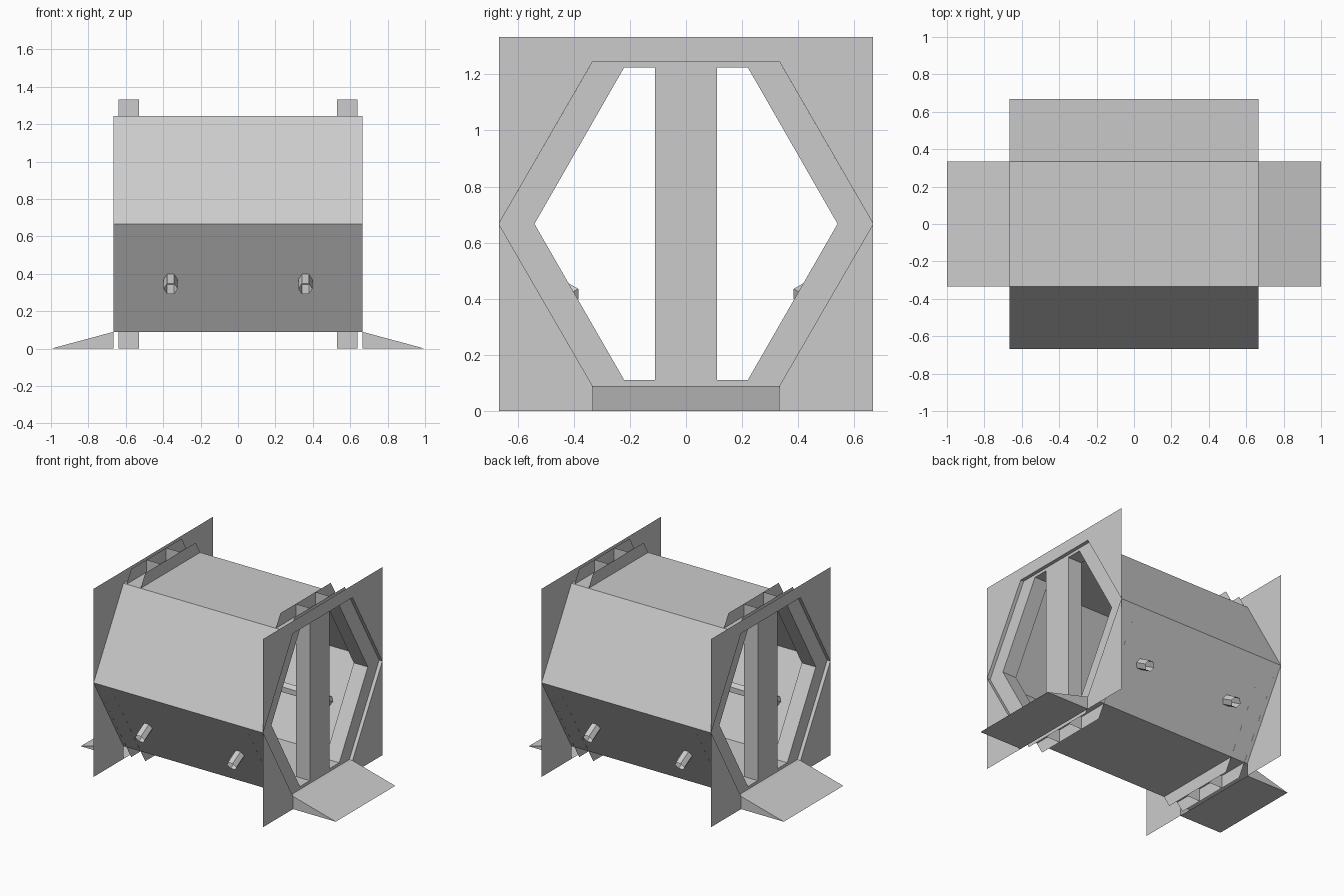
import bpy
from mathutils import Vector

if "Cube" in bpy.data.objects:
    bpy.data.objects.remove(bpy.data.objects["Cube"])

R, H, END = 0.667, 1.333, 0.665      # hexagon radius, plate height, tube half length
HEX = [(-R, R), (-.333, 1.245), (.333, 1.245), (R, R), (.333, .09), (-.333, .09)]


def make(name, verts, faces):
    mesh = bpy.data.meshes.new(name)
    mesh.from_pydata([tuple(v) for v in verts], [], faces)
    mesh.update()
    obj = bpy.data.objects.new(name, mesh)
    bpy.context.collection.objects.link(obj)
    return obj


class Sheet:
    """Collects flat panels and walls drawn from (y, z) outlines."""
    def __init__(self):
        self.v, self.f = [], []

    def face(self, pts):
        n = len(self.v)
        self.v += pts
        self.f.append(list(range(n, n + len(pts))))

    def panel(self, x, outline):
        self.face([(x, y, z) for y, z in outline])

    def wall(self, x0, x1, path):
        for (a, b), (c, d) in zip(path, path[1:]):
            self.face([(x0, a, b), (x1, a, b), (x1, c, d), (x0, c, d)])


# hexagonal tube
tube = Sheet()
tube.wall(-END, END, HEX + HEX[:1])
make("hexagonal_tube", tube.v, tube.f)

for side, s in (("left", -1), ("right", 1)):
    # square end plate around the tube mouth, notched for the ramp
    plate = Sheet()
    plate.panel(s * END, HEX[:4] + [(R, H), (-R, H)])
    for m in (-1, 1):
        plate.panel(s * END, [(m * R, R), (m * R, 0), (m * .333, 0), (m * .333, .09)])
    make(side + "_end_plate", plate.v, plate.f)

    # hollow inner frame with central post
    a, b = s * .53, s * .64
    frame = Sheet()
    for m in (-1, 1):
        hole = [(m * .11, .11), (m * .22, .11), (m * .54, R), (m * .22, 1.225), (m * .11, 1.225)]
        rim = [(m * .11, H), (m * .282, H), (m * R, R), (m * .282, 0), (m * .11, 0)]
        for x in (a, b):
            frame.panel(x, hole + rim)
        frame.wall(a, b, hole)
        frame.wall(a, b, [(m * .11, 0), (m * .11, H)])
    for x in (a, b):
        frame.panel(x, [(-.11, 0), (.11, 0), (.11, H), (-.11, H)])
    make(side + "_inner_frame", frame.v, frame.f)

    # wedge ramp
    w = .333
    make(side + "_ramp",
         [(s * END, -w, 0), (s * END, w, 0), (s * END, -w, .09), (s * END, w, .09),
          (s, -w, 0), (s, w, 0)],
         [(2, 4, 5, 3), (0, 1, 5, 4), (0, 4, 2), (1, 3, 5)])

# six-sided rail pipes: bar inside, two legs out through the wall
from math import cos, sin, pi
X = Vector((1, 0, 0))
for name, m in (("front_rail", -1), ("back_rail", 1)):
    inward = Vector((0, -m * .866, .5))
    normal = X.cross(inward)
    inner = Vector((0, m * .416, .417))
    outer = inner - inward * .195
    path = [(outer + X * .36, X), (inner + X * .36, X + inward),
            (inner - X * .36, inward - X), (outer - X * .36, -X)]
    verts = [p + .037 * (cos(k * pi / 3) * u + sin(k * pi / 3) * normal)
             for p, u in path for k in range(6)]
    faces = [(i * 6 + k, i * 6 + (k + 1) % 6, i * 6 + 6 + (k + 1) % 6, i * 6 + 6 + k)
             for i in range(3) for k in range(6)]
    make(name, verts, faces)
